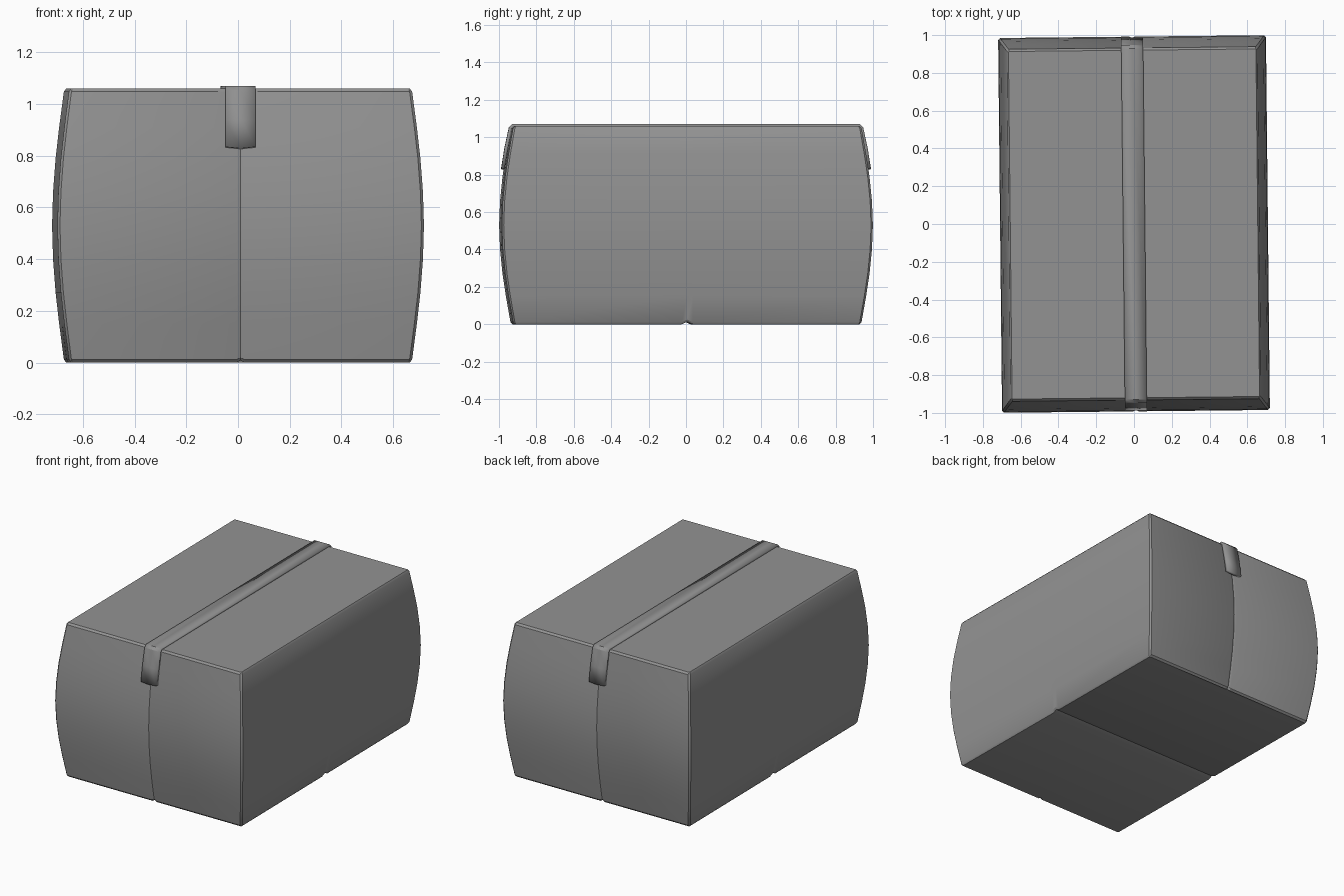
import bpy, bmesh, math

if "Cube" in bpy.data.objects:
    bpy.data.objects.remove(bpy.data.objects["Cube"], do_unlink=True)

grey = bpy.data.materials.new("cardboard_grey")
grey.use_nodes = True
colour = (0.29, 0.29, 0.29, 1)
grey.diffuse_color = colour
grey.node_tree.nodes["Principled BSDF"].inputs["Base Color"].default_value = colour
TURN = math.radians(0.6)


def finish(name, bm):
    """Turn a bmesh into a smooth-shaded object with sharp creases."""
    bmesh.ops.recalc_face_normals(bm, faces=bm.faces)
    mesh = bpy.data.meshes.new(name)
    bm.to_mesh(mesh)
    bm.free()
    mesh.materials.append(grey)
    obj = bpy.data.objects.new(name, mesh)
    bpy.context.collection.objects.link(obj)
    obj.rotation_euler.z = TURN
    bpy.ops.object.select_all(action='DESELECT')
    obj.select_set(True)
    bpy.context.view_layer.objects.active = obj
    bpy.ops.object.shade_smooth_by_angle(angle=math.radians(30))
    return obj


# Carton body: bulging stack of rings (height, outward growth, corner cut)
LEVELS = [(0, -0.012, 0.004), (0.012, 0, 0.01), (0.15, 0.024, 0.01),
          (0.27, 0.042, 0.01), (0.4, 0.055, 0.01), (0.53, 0.06, 0.01),
          (0.66, 0.055, 0.01), (0.79, 0.042, 0.01), (0.91, 0.024, 0.01),
          (1.048, 0, 0.01), (1.06, -0.012, 0.004)]
SEAM, DEPTH, FOLD, LIFT = 0.015, 0.006, 0.03, 0.013


def ring(bm, z, grow, cut):
    hx, hy = 0.664 + grow * 0.75, 0.932 + grow
    low = z < 0.02
    half = [(hx, -FOLD, z), (hx, 0, z + LIFT * low), (hx, FOLD, z),
            (hx, hy - cut, z), (hx - cut, hy, z),
            (SEAM, hy, z), (0, hy - DEPTH, z + 0.008 * low), (-SEAM, hy, z),
            (cut - hx, hy, z), (-hx, hy - cut, z)]
    both = half + [(-x, -y, h) for x, y, h in half]
    return [bm.verts.new(p) for p in both]


bm = bmesh.new()
rings = [ring(bm, *level) for level in LEVELS]
count = len(rings[0])
for lower, upper in zip(rings, rings[1:]):
    for i in range(count):
        j = (i + 1) % count
        bm.faces.new((lower[i], lower[j], upper[j], upper[i]))
bm.faces.new(rings[-1])

# Base: two panels meeting at a folded seam across the middle
base = rings[0]
bm.faces.new(base[2:11])
bm.faces.new(base[12:] + base[:1])
bm.faces.new((base[1], base[2], base[10], base[11]))
bm.faces.new((base[0], base[1], base[11], base[12]))
finish("carton_body", bm)

# Tape strip: runs over the lid and down both ends
bm = bmesh.new()
WIDTH = 0.058
side = [(0.988, 0.835), (0.971, 0.94), (0.947, 1.053), (0.93, 1.07)]
path = side + [(-y, z) for y, z in reversed(side)]
rows = []
for k, (y, z) in enumerate(path):
    dip = 0.006 if k in (0, len(path) - 1) else 0
    rows.append([bm.verts.new((x, y, z - (dip if x == 0 else 0)))
                 for x in (-WIDTH, 0, WIDTH)])
for a, b in zip(rows, rows[1:]):
    for i in range(2):
        bm.faces.new((a[i], a[i + 1], b[i + 1], b[i]))
tape = finish("tape_strip", bm)
up = max(tape.data.polygons, key=lambda p: p.center.z)
thick = tape.modifiers.new("thickness", 'SOLIDIFY')
thick.thickness = 0.018
thick.offset = -1 if up.normal.z > 0 else 1
tape.modifiers.move(len(tape.modifiers) - 1, 0)
